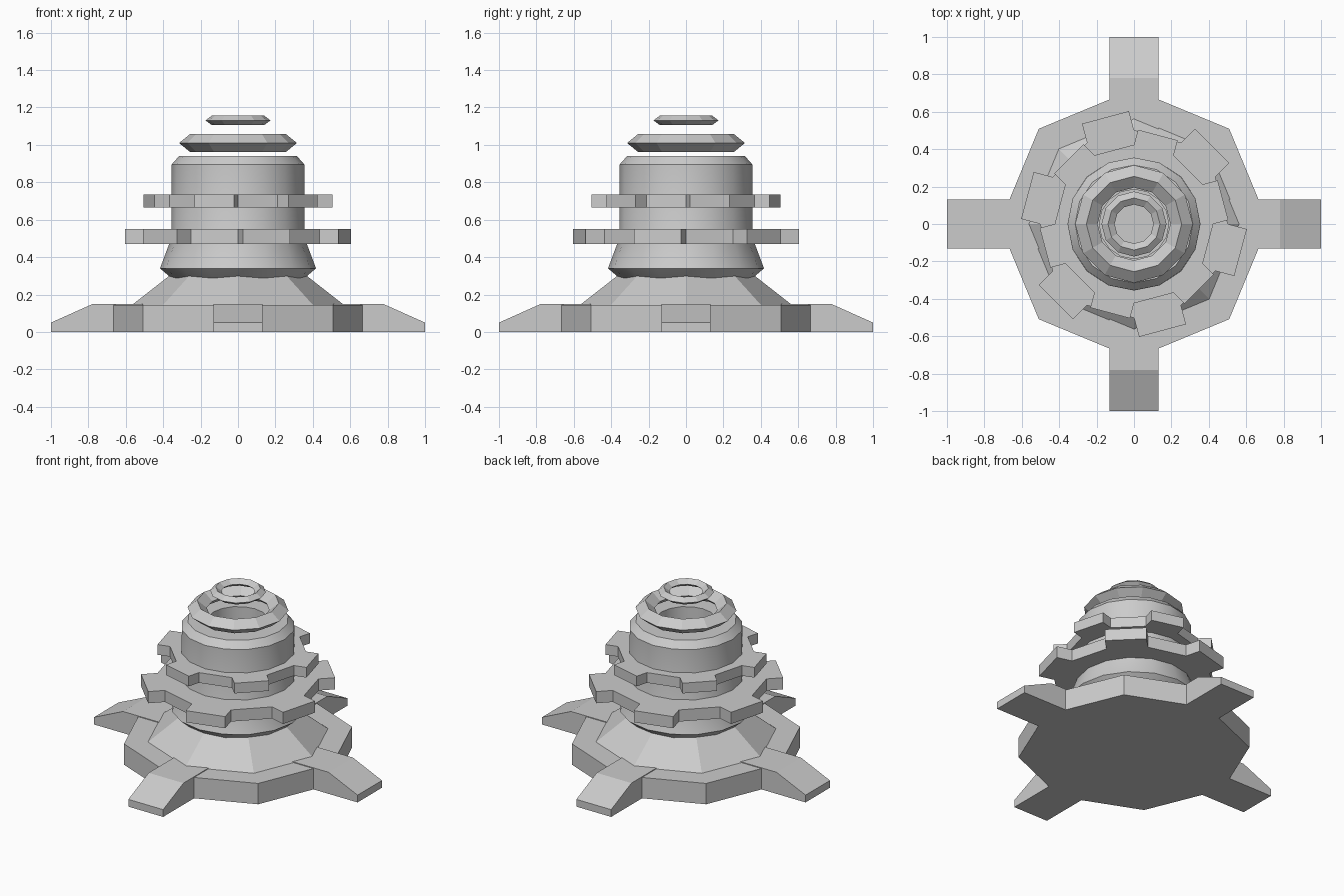
import bpy, bmesh
from math import cos, sin, pi, radians
from mathutils import Matrix

if "Cube" in bpy.data.objects:
    bpy.data.objects.remove(bpy.data.objects["Cube"])


def make_object(name, bm):
    bmesh.ops.recalc_face_normals(bm, faces=bm.faces)
    mesh = bpy.data.meshes.new(name)
    bm.to_mesh(mesh)
    bm.free()
    ob = bpy.data.objects.new(name, mesh)
    bpy.context.collection.objects.link(ob)
    return ob


def lathe(name, profile, sides, closed=False):
    """Revolve (radius, z) points; open profiles are capped at both ends."""
    bm = bmesh.new()
    rings = [[bm.verts.new((r * cos(2 * pi * i / sides), r * sin(2 * pi * i / sides), z))
              for i in range(sides)] for r, z in profile]
    pairs = list(zip(rings, rings[1:]))
    if closed:
        pairs.append((rings[-1], rings[0]))
    else:
        bm.faces.new(rings[0][::-1])
        bm.faces.new(rings[-1])
    for a, b in pairs:
        for i in range(sides):
            j = (i + 1) % sides
            bm.faces.new((a[i], a[j], b[j], b[i]))
    return make_object(name, bm)


def gear(name, radius, z0, z1, tooth, first_angle):
    """Twelve-sided disc with every second side pushed out as a tooth."""
    apothem, half = radius * cos(pi / 12), radius * sin(pi / 12)
    outline = []
    for k in range(6):
        a = radians(first_angle + 60 * k)
        for d, t in ((apothem, -half), (apothem + tooth, -half),
                     (apothem + tooth, half), (apothem, half)):
            outline.append((d * cos(a) - t * sin(a), d * sin(a) + t * cos(a)))
    bm = bmesh.new()
    face = bm.faces.new([bm.verts.new((x, y, z0)) for x, y in outline])
    ext = bmesh.ops.extrude_face_region(bm, geom=[face])
    bmesh.ops.translate(bm, vec=(0, 0, z1 - z0),
                        verts=[g for g in ext["geom"] if isinstance(g, bmesh.types.BMVert)])
    # keep the underside, which the extrusion may have consumed
    if len([f for f in bm.faces if len(f.verts) == 24]) < 2:
        bm.faces.new([v for v in bm.verts if abs(v.co.z - z0) < 1e-5])
    return make_object(name, bm)


def leg(name, angle):
    """Sloped foot: side profile extruded across the width."""
    profile = [(0.45, 0), (1.0, 0), (1.0, 0.05), (0.78, 0.148), (0.45, 0.148)]
    bm = bmesh.new()
    left, right = [[bm.verts.new((x, y, z)) for x, z in profile] for y in (-0.132, 0.132)]
    bm.faces.new(left)
    bm.faces.new(right[::-1])
    for i in range(5):
        j = (i + 1) % 5
        bm.faces.new((left[i], right[i], right[j], left[j]))
    bm.transform(Matrix.Rotation(radians(angle), 4, 'Z'))
    return make_object(name, bm)


# Octagonal base and sloped pedestal
lathe("base_plate", [(0.72, 0), (0.72, 0.143)], 8)
lathe("pedestal", [(0.572, 0.14), (0.31, 0.345)], 8)

# Four feet
for i in range(4):
    leg(f"foot_{i + 1}", 90 * i)

# Round column with a recessed top
column = lathe("column", [(0.345, 0.28), (0.365, 0.295), (0.417, 0.34), (0.357, 0.5),
                          (0.355, 0.895), (0.315, 0.94), (0.185, 0.94), (0.185, 0.74)], 16)
bpy.context.view_layer.objects.active = column
column.select_set(True)
bpy.ops.object.shade_smooth_by_angle(angle=radians(28))

# Toothed collars
gear("lower_gear", 0.502, 0.47, 0.55, 0.105, 45)
gear("upper_gear", 0.424, 0.665, 0.735, 0.083, 15)

# Floating diamond-section rings
for name, r, w, z, h in (("large_ring", 0.255, 0.06, 1.01, 0.049),
                         ("small_ring", 0.139, 0.035, 1.131, 0.026)):
    lathe(name, [(r + w, z), (r, z + h), (r - w, z), (r, z - h)], 12, closed=True)
